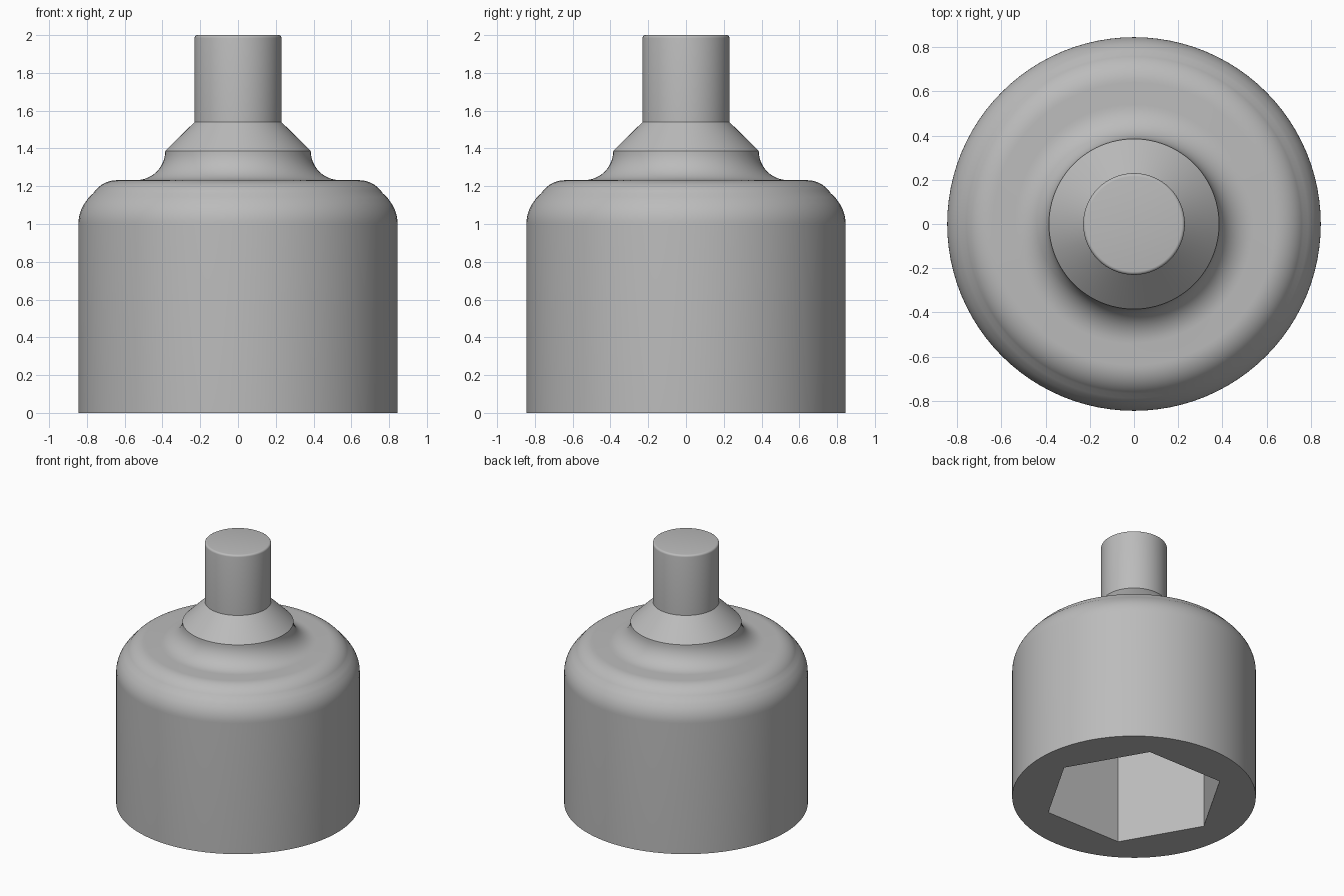
import bpy, bmesh, math

if "Cube" in bpy.data.objects:
    bpy.data.objects.remove(bpy.data.objects["Cube"])

STEEL = bpy.data.materials.new("steel grey")
STEEL.diffuse_color = (0.5, 0.5, 0.5, 1)
STEEL.use_nodes = True
STEEL.node_tree.nodes["Principled BSDF"].inputs["Base Color"].default_value = STEEL.diffuse_color


def arc(cx, cz, r, a0, a1, n):
    """Points on an arc in the (radius, height) plane, angles in degrees."""
    out = []
    for i in range(n + 1):
        a = math.radians(a0 + (a1 - a0) * i / n)
        out.append((cx + r * math.cos(a), cz + r * math.sin(a)))
    return out


def lathe(name, profile, sides=96):
    """Closed solid turned about z, with single flat end caps."""
    bm = bmesh.new()
    rings = [[bm.verts.new((r * math.cos(2 * math.pi * i / sides),
                            r * math.sin(2 * math.pi * i / sides), z))
              for i in range(sides)] for r, z in profile]
    for lo, hi in zip(rings, rings[1:]):
        for i in range(sides):
            j = (i + 1) % sides
            bm.faces.new((lo[i], lo[j], hi[j], hi[i]))
    bm.faces.new(rings[0][::-1])
    bm.faces.new(rings[-1])
    mesh = bpy.data.meshes.new(name)
    bm.to_mesh(mesh)
    bm.free()
    obj = bpy.data.objects.new(name, mesh)
    bpy.context.collection.objects.link(obj)
    mesh.materials.append(STEEL)
    return obj


# Body outline: wall, rounded shoulder, flat ledge, fillet, cone, shank
profile = [(0.845, 0.0)]
profile += arc(0.645, 1.0, 0.2, 0, 38, 7)        # lower shoulder round
profile += [(0.788, 1.143)]
profile += arc(0.64, 1.082, 0.15, 32, 90, 9)     # upper shoulder round
profile += arc(0.54, 1.387, 0.155, 270, 180, 12)  # neck fillet
profile += [(0.23, 1.54)]
profile += arc(0.215, 1.985, 0.015, 0, 90, 4)    # shank tip
body = lathe("socket_body", profile)

# Hexagonal pocket in the underside
DEPTH = 0.85
cutter = lathe("hex_cutter", [(0.632, -0.2), (0.632, DEPTH)], sides=6)
cutter.hide_render = True
cut = body.modifiers.new("hex_pocket", 'BOOLEAN')
cut.operation = 'DIFFERENCE'
cut.solver = 'EXACT'
cut.object = cutter

bpy.context.view_layer.objects.active = body
body.select_set(True)
bpy.ops.object.modifier_apply(modifier=cut.name)
bpy.data.objects.remove(cutter)

bpy.ops.object.shade_smooth_by_angle(angle=math.radians(30))
